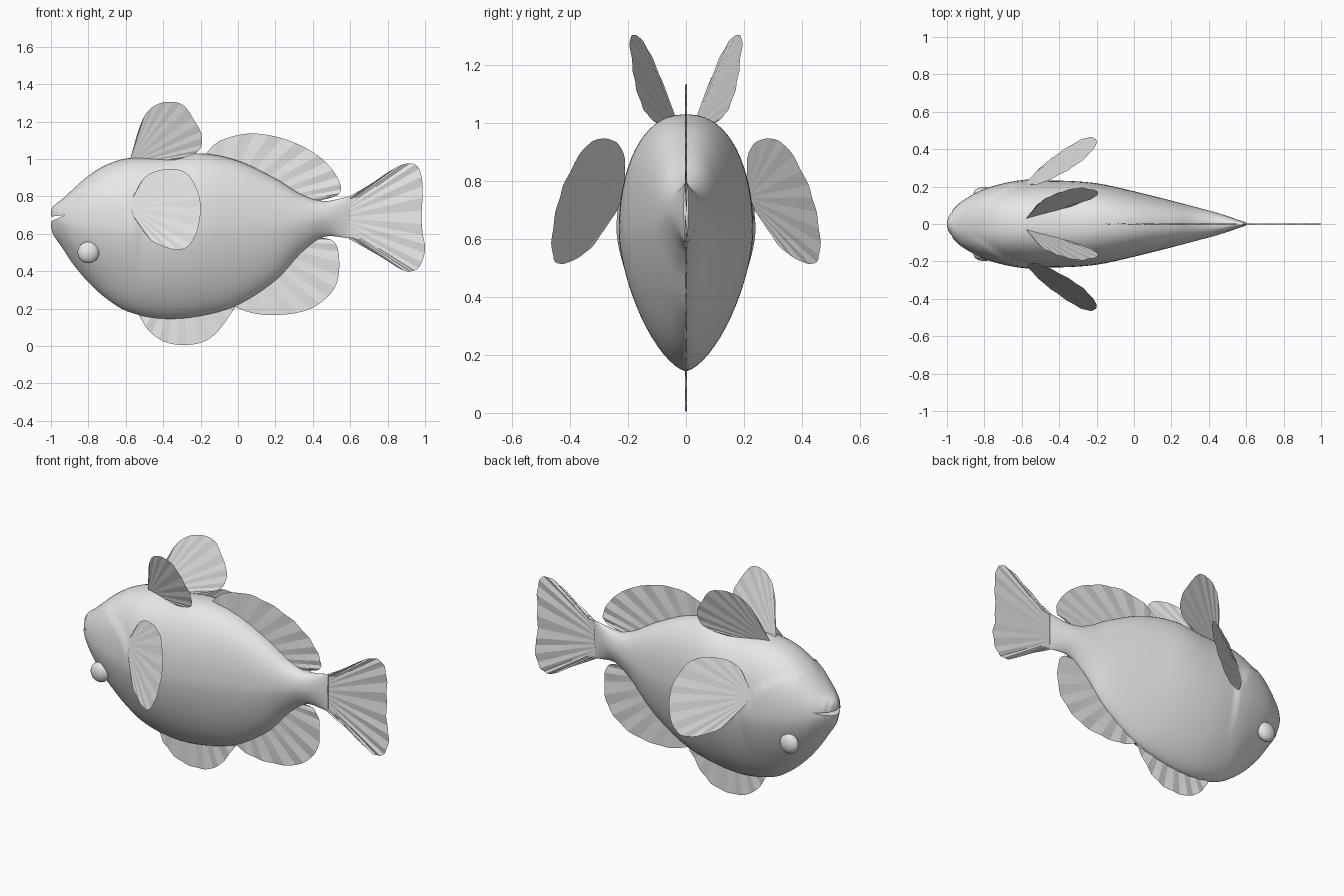
import bpy, bmesh, math
from mathutils import Vector

default_cube = bpy.data.objects.get("Cube")
if default_cube:
    bpy.data.objects.remove(default_cube, do_unlink=True)

# One plain grey for the whole fish
grey = bpy.data.materials.new("plain grey")
grey.use_nodes = True
colour = (0.8, 0.8, 0.8, 1)
grey.diffuse_color = colour
grey.node_tree.nodes["Principled BSDF"].inputs["Base Color"].default_value = colour


def finish(bm, name, smooth=True):
    """Turn a bmesh into a named, shaded object."""
    mesh = bpy.data.meshes.new(name)
    bm.to_mesh(mesh)
    bm.free()
    mesh.materials.append(grey)
    for poly in mesh.polygons:
        poly.use_smooth = smooth
    obj = bpy.data.objects.new(name, mesh)
    bpy.context.collection.objects.link(obj)
    return obj


def spline(points, steps):
    """Catmull-Rom curve through points of any dimension."""
    pts = [Vector(p) for p in points]
    pts = [pts[0] * 2 - pts[1]] + pts + [pts[-1] * 2 - pts[-2]]
    out = []
    for a, b, c, d in zip(pts, pts[1:], pts[2:], pts[3:]):
        for i in range(steps):
            t = i / steps
            out.append(b + (c - a) * t / 2
                       + (a * 2 - b * 5 + c * 4 - d) * t * t / 2
                       + (b * 3 - a - c * 3 + d) * t ** 3 / 2)
    return out + [pts[-2]]


def lookup(table, x):
    """Piecewise linear value from a list of pairs."""
    for (x0, v0), (x1, v1) in zip(table, table[1:]):
        if x <= x1:
            return v0 + (v1 - v0) * (x - x0) / (x1 - x0)
    return table[-1][1]


# Body stations: x, top, bottom, half width
STATIONS = [
    (-1, .725, .63, .012), (-.985, .75, .59, .05), (-.94, .785, .525, .095),
    (-.88, .84, .435, .135), (-.8, .91, .34, .175), (-.7, .97, .25, .205),
    (-.58, 1.005, .18, .225), (-.4, 1.01, .145, .232), (-.2, 1.03, .16, .218),
    (0, .99, .22, .175), (.2, .895, .35, .125), (.34, .81, .5, .088),
    (.46, .775, .583, .055), (.6, .8, .575, .008)]
# Upper edge of the raised cheek
CHEEK = [(-1.1, .8), (-.87, .845), (-.78, .885), (-.72, .865), (-.65, .82),
         (-.6, .77), (-.56, .7), (-.53, .62)]
SIDES = 64


def section_point(x, top, bottom, width, angle):
    """Egg-shaped section, full above and tapering below, with cheek step."""
    middle = bottom + (top - bottom) * .55
    up = math.sin(angle)
    across = math.cos(angle)
    power, height = (2.3, top - middle) if up > 0 else (1.55, middle - bottom)
    z = middle + math.copysign(abs(up) ** (2 / power), up) * height
    y = math.copysign(abs(across) ** (2 / power), across) * width
    if -.97 < x < -.53 and z < lookup(CHEEK, x):
        y += math.copysign(.012, y) * min(1, max(0, (z - .35) * 4)) * min(1, abs(y) * 10)
    return Vector((x, y, z))


bm = bmesh.new()
rings = []
for station in spline(STATIONS, 9):
    rings.append([bm.verts.new(section_point(*station, math.tau * (i + .5) / SIDES))
                  for i in range(SIDES)])
for r0, r1 in zip(rings, rings[1:]):
    for i in range(SIDES):
        j = (i + 1) % SIDES
        bm.faces.new((r0[i], r0[j], r1[j], r1[i]))
bm.faces.new(rings[0])
bm.faces.new(rings[-1])
bmesh.ops.recalc_face_normals(bm, faces=bm.faces)
body = finish(bm, "body")

# Mouth slit: a wedge cut across the snout
bm = bmesh.new()
slit = [(-.925, .7), (-1.03, .688), (-1.03, .652)]
near, far = [[bm.verts.new((x, y, z)) for x, z in slit] for y in (-.2, .2)]
bm.faces.new(near)
bm.faces.new(far)
for i in range(3):
    j = (i + 1) % 3
    bm.faces.new((near[i], near[j], far[j], far[i]))
bmesh.ops.recalc_face_normals(bm, faces=bm.faces)
cutter = finish(bm, "mouth_cutter")
cutter.hide_render = True
cut = body.modifiers.new("mouth", "BOOLEAN")
cut.operation = "DIFFERENCE"
cut.object = cutter
bpy.context.view_layer.objects.active = body
body.select_set(True)
bpy.ops.object.modifier_apply(modifier=cut.name)
bpy.data.objects.remove(cutter, do_unlink=True)
bpy.ops.object.shade_smooth_by_angle(angle=math.radians(40))

# Eyes: flattened balls set into the head
for side, name in ((-1, "eye_front"), (1, "eye_back")):
    bm = bmesh.new()
    bmesh.ops.create_uvsphere(bm, u_segments=20, v_segments=12, radius=.058)
    bmesh.ops.scale(bm, vec=(1, .6, 1), verts=bm.verts)
    bmesh.ops.translate(bm, vec=(-.8, side * .163, .5), verts=bm.verts)
    finish(bm, name)


def fin(name, root, outline, place=lambda x, z: 0, side=1, ripple=.004):
    """Thin fan of rays from a root line (two points) to a smooth outline."""
    start, end = Vector(root[0]), Vector(root[1])
    rim = spline(outline, 4)
    bm = bmesh.new()
    rays = []
    for i, tip in enumerate(rim):
        base = start.lerp(end, i / (len(rim) - 1))
        ray = []
        for step in range(5):
            p = base.lerp(tip, step / 4)
            wave = ripple * math.sin(i * math.pi / 2) * step / 4
            ray.append(bm.verts.new((p.x, side * (place(p.x, p.y) + wave), p.y)))
        rays.append(ray)
    for a, b in zip(rays, rays[1:]):
        for k in range(4):
            bm.faces.new((a[k], b[k], b[k + 1], a[k + 1]))
    bmesh.ops.remove_doubles(bm, verts=bm.verts, dist=.0001)
    finish(bm, name, False)


# Middle fins
fin("tail_fin", [(.56, .77), (.56, .6)],
    [(.58, .79), (.7, .86), (.82, .94), (.9, .975), (.96, .96), (.985, .88),
     (.985, .76), (.985, .62), (1, .52), (.975, .43), (.93, .4), (.87, .41),
     (.75, .485), (.58, .58)])
fin("long_upper_fin", [(-.15, .95), (.35, .74)],
    [(-.18, 1.02), (-.1, 1.095), (.05, 1.135), (.2, 1.12), (.34, 1.07),
     (.45, 1), (.52, .92), (.55, .85), (.53, .805), (.43, .775)])
fin("rear_lower_fin", [(0, .32), (.35, .6)],
    [(-.02, .21), (.08, .175), (.2, .165), (.35, .185), (.46, .245),
     (.53, .34), (.54, .48), (.51, .56), (.42, .585)])
fin("front_lower_fin", [(-.45, .25), (-.1, .28)],
    [(-.53, .165), (-.48, .085), (-.4, .025), (-.3, .005), (-.19, .02),
     (-.11, .075), (-.04, .17), (0, .23)])

# Paired fins, each lying on a slanted plane and mirrored across the body
for side, name in ((-1, "front"), (1, "back")):
    fin("side_fin_" + name, [(-.58, .76), (-.58, .72)],
        [(-.56, .8), (-.5, .9), (-.42, .94), (-.33, .945), (-.26, .91),
         (-.21, .81), (-.2, .72), (-.22, .61), (-.27, .53), (-.34, .515),
         (-.43, .545), (-.49, .59), (-.55, .69)],
        lambda x, z: .21 + (x + .57) * .584 - (z - .78) * .284, side, .002)
    fin("upper_fin_" + name, [(-.58, .99), (-.57, .97)],
        [(-.57, 1.02), (-.53, 1.16), (-.49, 1.245), (-.43, 1.293), (-.36, 1.305),
         (-.29, 1.285), (-.23, 1.2), (-.195, 1.13), (-.2, 1.06), (-.25, 1.02),
         (-.4, .98)],
        lambda x, z: .03 + (x + .57) * .28 + (z - 1) * .3, side, .002)
